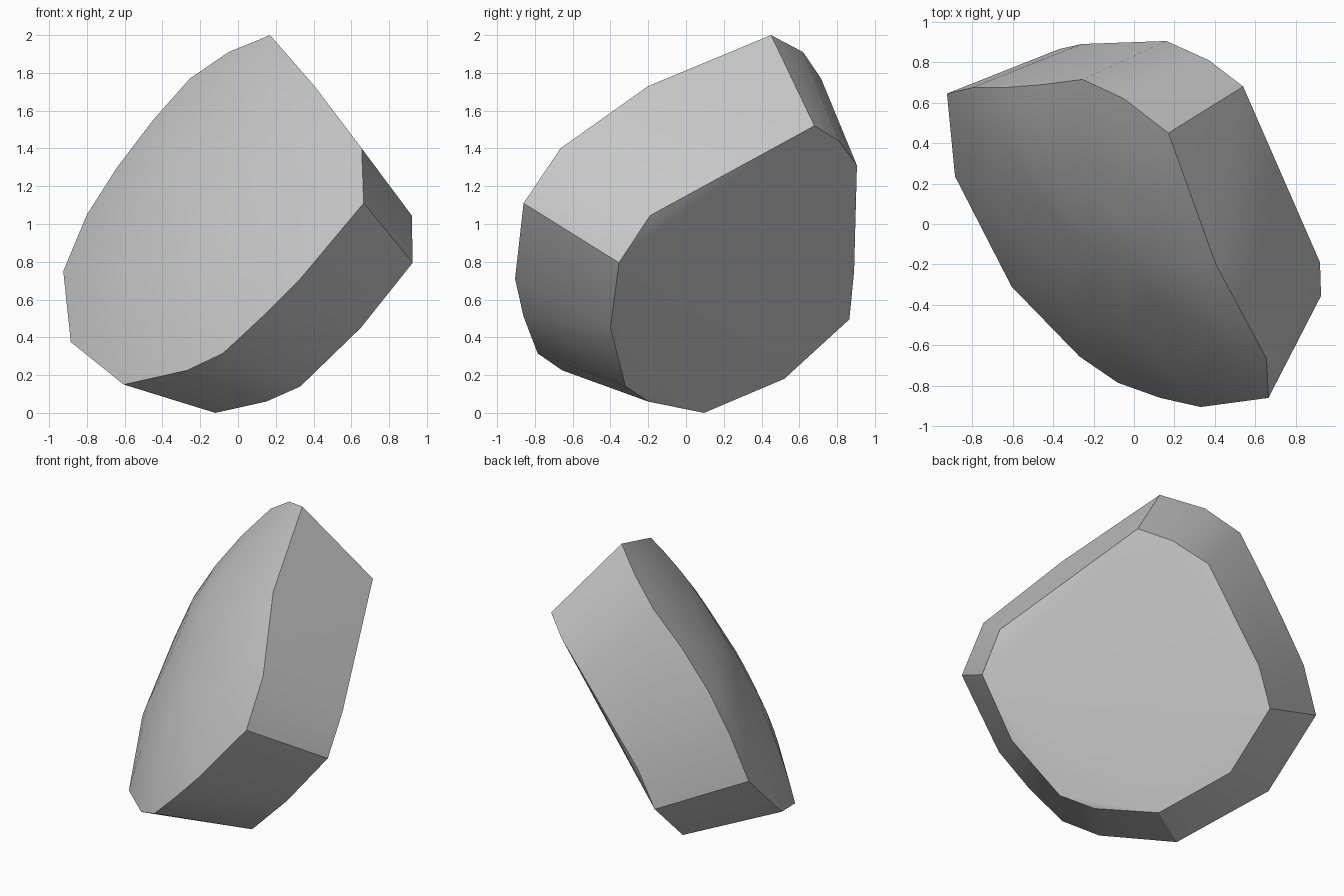
import bpy
import bmesh
from math import radians
from mathutils import Vector

DOME_HEIGHT = 0.16
RING_SCALES = (0.88, 0.74, 0.58, 0.4, 0.2)

# Outline of the domed face
dome_rim = [Vector(p) for p in (
    (0.17, 0.45, 2.0), (-0.05, 0.62, 1.91), (-0.255, 0.715, 1.77),
    (-0.45, 0.69, 1.55), (-0.64, 0.675, 1.3), (-0.8, 0.675, 1.05),
    (-0.925, 0.645, 0.75), (-0.885, 0.235, 0.375), (-0.605, -0.31, 0.15),
    (-0.27, -0.655, 0.225), (-0.08, -0.785, 0.315), (0.13, -0.86, 0.51),
    (0.33, -0.905, 0.71), (0.665, -0.86, 1.11), (0.655, -0.665, 1.4),
    (0.405, -0.2, 1.73))]

# Outline of the flat face
flat_rim = [Vector(p) for p in (
    (-0.12, 0.095, 0), (0.15, -0.2, 0.06), (0.33, -0.32, 0.14),
    (0.65, -0.4, 0.45), (0.925, -0.355, 0.795), (0.92, -0.19, 1.045),
    (0.54, 0.68, 1.52), (0.37, 0.81, 1.44), (0.16, 0.905, 1.31),
    (-0.26, 0.89, 0.75), (-0.37, 0.865, 0.495), (-0.34, 0.52, 0.18))]


def make_material(name, color):
    material = bpy.data.materials.new(name)
    material.use_nodes = True
    material.diffuse_color = color
    shader = material.node_tree.nodes["Principled BSDF"]
    shader.inputs["Base Color"].default_value = color
    return material


def dome_points(rim, normal):
    """Shrink the rim toward its centre while lifting it into a shallow dome."""
    centre = sum(rim, Vector()) / len(rim)
    points = [centre + normal * DOME_HEIGHT]
    for scale in RING_SCALES:
        lift = normal * DOME_HEIGHT * (1 - scale * scale)
        points += [centre.lerp(corner, scale) + lift for corner in rim]
    return points


default_cube = bpy.data.objects.get("Cube")
if default_cube:
    bpy.data.objects.remove(default_cube, do_unlink=True)

# The rock chunk is the convex skin around both outlines and the dome
outward = Vector((-0.64, -0.584, 0.503)).normalized()
bm = bmesh.new()
for point in dome_rim + flat_rim + dome_points(dome_rim, outward):
    bm.verts.new(point)
bmesh.ops.convex_hull(bm, input=bm.verts[:])
loose = [v for v in bm.verts if not v.link_faces]
bmesh.ops.delete(bm, geom=loose, context='VERTS')
bmesh.ops.recalc_face_normals(bm, faces=bm.faces[:])

mesh = bpy.data.meshes.new("rock_chunk")
bm.to_mesh(mesh)
bm.free()
mesh.materials.append(make_material("stone grey", (0.57, 0.57, 0.57, 1)))
rock = bpy.data.objects.new("rock_chunk", mesh)
bpy.context.collection.objects.link(rock)

# Smooth the dome, keep the broken edges sharp
bpy.context.view_layer.objects.active = rock
rock.select_set(True)
bpy.ops.object.shade_smooth_by_angle(angle=radians(30))
